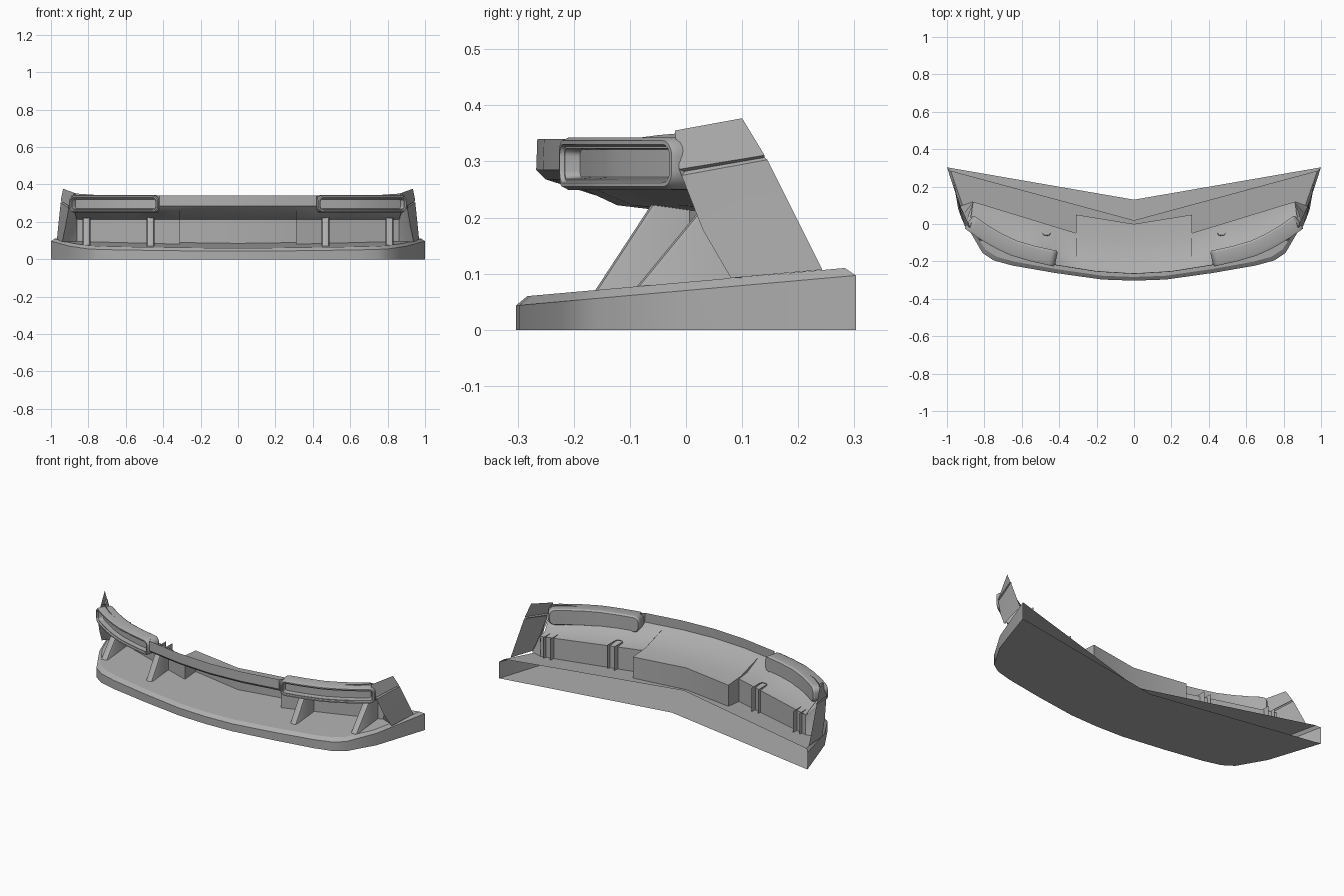
import bpy, bmesh, math
from mathutils import Vector

cube = bpy.data.objects.get("Cube")
if cube:
    bpy.data.objects.remove(cube, do_unlink=True)

grey = bpy.data.materials.new("plain_grey")
grey.use_nodes = True
colour = (0.42, 0.42, 0.42, 1)
grey.diffuse_color = colour
next(n for n in grey.node_tree.nodes if n.type == 'BSDF_PRINCIPLED').inputs["Base Color"].default_value = colour


def finish(name, bm, angle=30):
    """Turn a half-model bmesh into a mirrored, shaded object."""
    bmesh.ops.recalc_face_normals(bm, faces=bm.faces)
    mesh = bpy.data.meshes.new(name)
    bm.to_mesh(mesh)
    bm.free()
    mesh.materials.append(grey)
    obj = bpy.data.objects.new(name, mesh)
    bpy.context.collection.objects.link(obj)
    mod = obj.modifiers.new("mirror", 'MIRROR')
    mod.merge_threshold = 0.0005
    for o in bpy.context.selected_objects:
        o.select_set(False)
    obj.select_set(True)
    bpy.context.view_layer.objects.active = obj
    bpy.ops.object.shade_smooth_by_angle(angle=math.radians(angle))
    return obj


def loft(bm, rows, closed=False):
    """Skin neighbouring rows of points with quads."""
    grid = [[bm.verts.new(p) for p in row] for row in rows]
    count = len(grid[0])
    for a, b in zip(grid, grid[1:]):
        for i in range(count if closed else count - 1):
            j = (i + 1) % count
            bm.faces.new((a[i], a[j], b[j], b[i]))
    return grid


def deck_z(y):
    return 0.085 + 0.0885 * y


def lerp(x, pts):
    """Piecewise linear lookup."""
    for (x0, y0), (x1, y1) in zip(pts, pts[1:]):
        if x <= x1:
            return y0 + (y1 - y0) * (x - x0) / (x1 - x0)
    return pts[-1][1]


# Splitter: chamfered rim, sloping deck, flat floor
plan = [(0, -.303), (.17, -.297), (.42, -.262), (.65, -.222), (.75, -.195),
        (.81, -.155), (.9, 0), (1, .303)]
inner = [(x * .98, y + .02 - .04 * max(0, x - .8) / .2) for x, y in plan]
bm = bmesh.new()
loft(bm, [[(x, y, 0) for x, y in plan],
          [(x, y, deck_z(y) - .015) for x, y in plan],
          [(x, y, deck_z(y)) for x, y in inner],
          [(x, max(y, .02 + .27 * x), deck_z(max(y, .02 + .27 * x))) for x, y in inner]])
bm.faces.new([bm.verts.new((x, y, 0)) for x, y in plan + [(0, .13)]])
bmesh.ops.remove_doubles(bm, verts=bm.verts, dist=.0005)
finish("splitter", bm)

# Upper lip: upright front band, underside sweeping back to the wall
step = .31
front = [(0, -.265), (.2, -.253), (.42, -.218), (.45, -.165), (.66, -.12), (.8, -.05), (.875, .01)]
back = [(0, 0), (step, .05), (step + .001, -.048), (.86, .12)]
stations = [0, .1, .2, step, step + .001, .42, .45, .56, .66, .74, .8, .875]
rows = [[], [], [], [], []]
for x in stations:
    f, b = lerp(x, front), lerp(x, back)
    bx = min(x, .865)
    rows[0].append((x, f, .34 + .012 * max(0, x - .7) / .175))
    rows[1].append((x, f - .002, .285))
    rows[2].append((x, f + .015, .268))
    rows[3].append((bx, f + (min(b, f + .28) - f) * .6, .222))
    rows[4].append((bx, b, .213))
bm = bmesh.new()
loft(bm, rows)
finish("upper_lip", bm)

# Wall joining deck and lip, recessed in the middle
bm = bmesh.new()
loft(bm, [[(x, y, .213) for x, y in back], [(x, y, deck_z(y)) for x, y in back]])
finish("back_wall", bm)

# Side fins with a narrow groove between them
bm = bmesh.new()
loft(bm, [[(.875, -.02, .355), (.935, .1, .377)],
          [(.905, -.012, .286), (.948, .14, .311)],
          [(.898, -.01, .281), (.940, .14, .307)],
          [(.905, -.008, .275), (.948, .145, .303)],
          [(.922, .03, .178), (.958, .193, .207)],
          [(.94, .08, .092), (.968, .243, .107)]])
loft(bm, [[(.905, -.008, .275), (.922, .03, .178), (.94, .08, .092)],
          [(.895, .015, .272), (.91, .055, .178), (.93, .095, .092)],
          [(.86, .12, .213), (.86, .12, .16), (.86, .12, .095)]])
loft(bm, [[(.875, -.02, .355), (.905, -.012, .286), (.905, -.008, .275)],
          [(.868, .01, .352), (.875, .012, .283), (.86, .12, .213)]])
bmesh.ops.remove_doubles(bm, verts=bm.verts, dist=.0005)
finish("side_fins", bm)

# Lamp housings: rounded frame bent along the corner, with a recessed face
path = [Vector(p) for p in ((.425, -.228), (.55, -.2), (.66, -.168), (.75, -.125), (.83, -.077), (.908, -.022))]
lengths = [(b - a).length for a, b in zip(path, path[1:])]
total = sum(lengths)


def on_path(u):
    """Point and outward normal at distance u along the lamp path."""
    def point(d):
        for a, b, l in zip(path, path[1:], lengths):
            if d <= l or b == path[-1]:
                return a + (b - a) * (d / l)
            d -= l
    t = (point(u + .03) - point(u - .03)).normalized()
    return point(u), Vector((t.y, -t.x))


def lamp_ring(inset, depth):
    half, r = .047 - inset, max(.034 - inset, .012)
    start, end = inset, total - inset
    arc = [math.pi / 2 * i / 6 for i in range(7)]
    cols = [(start + r - r * math.cos(a), half - r + r * math.sin(a)) for a in arc]
    n = 14
    cols += [(start + r + (end - start - 2 * r) * i / n, half) for i in range(1, n)]
    cols += [(end - r + r * math.cos(a), half - r + r * math.sin(a)) for a in reversed(arc)]
    ring = []
    for side, seq in ((1, cols), (-1, cols[::-1])):
        for u, h in seq:
            p, nrm = on_path(u)
            q = p + nrm * depth
            ring.append((q.x, q.y, .296 + side * h))
    return ring


bm = bmesh.new()
rings = loft(bm, [lamp_ring(i, d) for i, d in
                  ((.006, -.085), (0, -.075), (0, -.012), (.006, 0), (.013, 0),
                   (.016, -.008), (.02, -.008), (.023, -.035))], True)
for ring in (rings[0], rings[-1]):
    m = len(ring)
    for i in range(m // 2 - 1):
        bm.faces.new((ring[i], ring[i + 1], ring[m - 2 - i], ring[m - 1 - i]))
finish("lamp_housings", bm)


# Slanted struts: channels with a rounded leading edge, running through the wall
def strut(name, x, foot, head, head_z):
    rear = lerp(x, back) + .03
    bm = bmesh.new()
    section = [(-1, None), (-1, .014), (-.8, .004), (-.4, 0), (.4, 0), (.8, .004), (1, .014), (1, None)]
    rows = []
    for y, z in ((foot, deck_z(foot) - .005), (head, head_z)):
        rows.append([(x + s * .021, rear if d is None else y + d,
                      deck_z(rear) if d is None and z < .15 else z) for s, d in section])
    loft(bm, rows)
    finish(name, bm)


strut("inner_struts", .468, -.165, -.06, .226)
strut("outer_struts", .81, -.092, .03, .22)
